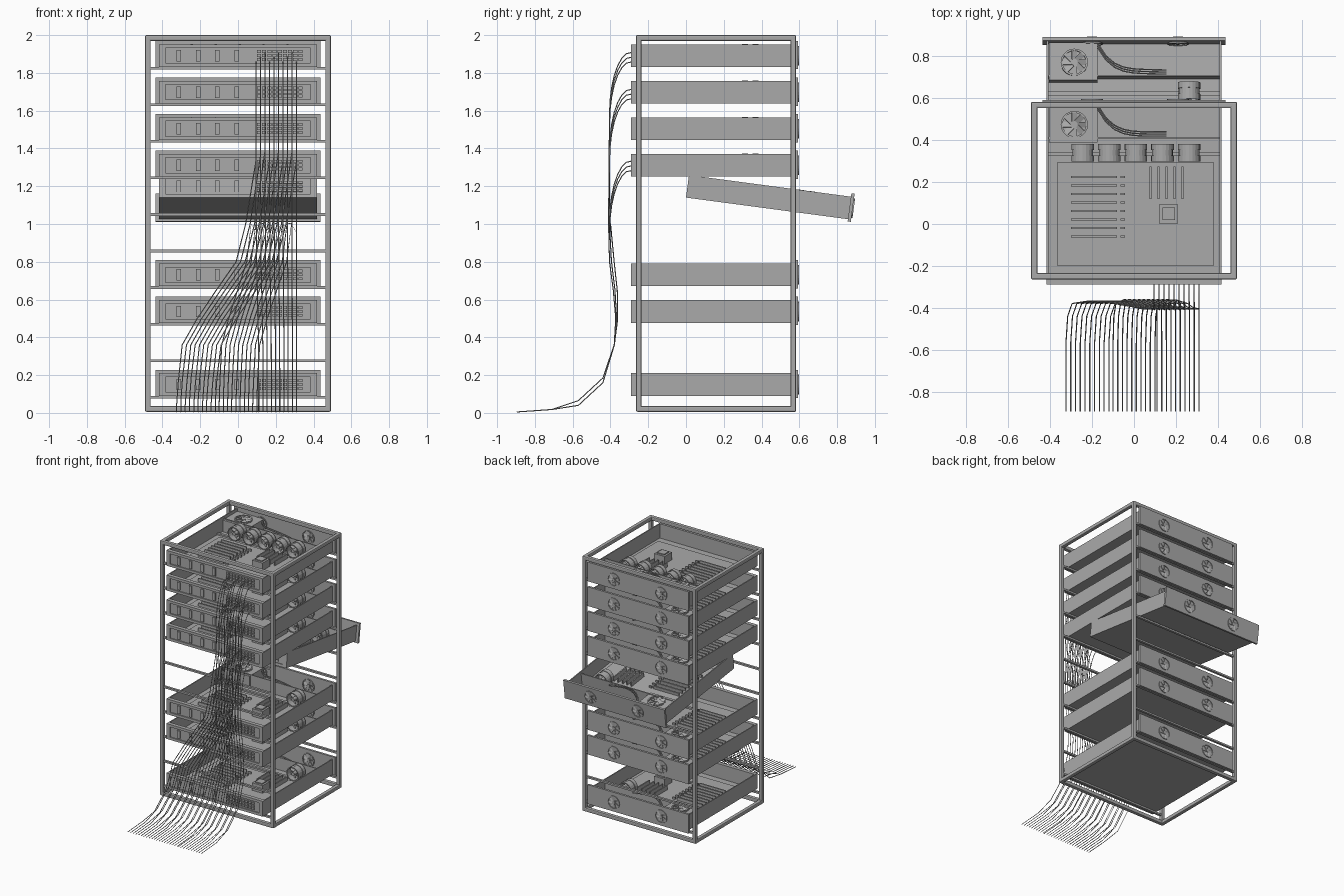
import bpy, bmesh, math
from mathutils import Matrix, Vector

cube = bpy.data.objects.get("Cube")
if cube:
    bpy.data.objects.remove(cube)

grey = bpy.data.materials.new("steel_grey")
colour = (0.4, 0.4, 0.4, 1)
grey.diffuse_color = colour
grey.use_nodes = True
grey.node_tree.nodes["Principled BSDF"].inputs["Base Color"].default_value = colour


def box(bm, x0, x1, y0, y1, z0, z1):
    mid = Vector((x0 + x1, y0 + y1, z0 + z1)) / 2
    size = Matrix.Diagonal((x1 - x0, y1 - y0, z1 - z0, 1))
    bmesh.ops.create_cube(bm, size=1, matrix=Matrix.Translation(mid) @ size)


def ring(bm, m, r_out, r_in, z0, z1, n=20):
    """Short tube around the local z axis of matrix m."""
    loops = []
    for r, z in ((r_out, z0), (r_out, z1), (r_in, z1), (r_in, z0)):
        loops.append([bm.verts.new(m @ Vector((r * math.cos(i * math.tau / n),
                                               r * math.sin(i * math.tau / n), z)))
                      for i in range(n)])
    for k in range(4):
        a, b = loops[k], loops[(k + 1) % 4]
        for i in range(n):
            j = (i + 1) % n
            bm.faces.new((a[i], a[j], b[j], b[i]))


def fan(bm, m, r, depth, blades=7):
    """Housing with two end flanges, a hub and pitched blades."""
    lip = depth * 0.35
    ring(bm, m, r, r * 0.86, -depth / 2, -depth / 2 + lip)
    ring(bm, m, r, r * 0.86, depth / 2 - lip, depth / 2)
    ring(bm, m, r * 0.92, r * 0.86, -depth / 2 + lip, depth / 2 - lip)
    bmesh.ops.create_cone(bm, cap_ends=True, segments=12, radius1=r * 0.25,
                          radius2=r * 0.25, depth=depth * 0.9, matrix=m)
    for i in range(blades):
        spin = Matrix.Rotation(i * math.tau / blades, 4, 'Z')
        pitch = Matrix.Translation((r * 0.55, 0, 0)) @ Matrix.Rotation(0.4, 4, 'X')
        size = Matrix.Diagonal((r * 0.66, r * 0.42, r * 0.05, 1))
        bmesh.ops.create_cube(bm, size=1, matrix=m @ spin @ pitch @ size)


FACE_Y = Matrix.Rotation(math.pi / 2, 4, 'X')


def finish(bm, name):
    bmesh.ops.recalc_face_normals(bm, faces=bm.faces)
    mesh = bpy.data.meshes.new(name)
    bm.to_mesh(mesh)
    bm.free()
    mesh.materials.append(grey)
    return mesh


def place(data, name, matrix=Matrix()):
    ob = bpy.data.objects.new(name, data)
    ob.matrix_world = matrix
    bpy.context.scene.collection.objects.link(ob)
    return ob


# Rack frame: posts and beams meeting at the corners
X, Y0, Y1, Z0, Z1, T = 0.492, -0.265, 0.583, 0.006, 2.0, 0.03
bm = bmesh.new()
for x in (-X, X - T):
    for y in (Y0, Y1 - T):
        box(bm, x, x + T, y, y + T, Z0, Z1)
    for z in (Z0, Z1 - T):
        box(bm, x, x + T, Y0, Y1, z, z + T)
for y in (Y0, Y1 - T):
    for z in (Z0, Z1 - T):
        box(bm, -X, X, y, y + T, z, z + T)
frame = place(finish(bm, "rack_frame"), "rack_frame")
bev = frame.modifiers.new("soft_edges", 'BEVEL')
bev.width = 0.007
bev.segments = 2

# Cross rails that carry the servers
PITCH, BASE = 0.1935, 0.09
bm = bmesh.new()
for i in range(10):
    z = BASE + i * PITCH
    for y in (Y0 + 0.006, Y1 - 0.024):
        box(bm, T - X, X - T, y, y + 0.018, z - 0.014, z)
place(finish(bm, "cross_rails"), "cross_rails")

# Server parts, built around the middle of the tray floor
W, L, H, S = 0.417, 0.44, 0.12, 0.008
parts = {}

bm = bmesh.new()
box(bm, -W, W, -L, L - 0.015, 0, S)
for x in (-W, W - S):
    box(bm, x, x + S, -L, L - 0.015, S, H)
box(bm, S - W, W - S, 0.257, 0.265, S, 0.105)
box(bm, S - W, W - S, 0.175, 0.195, S, 0.02)
parts["tray"] = finish(bm, "tray")

bm = bmesh.new()
box(bm, -0.438, 0.438, L - 0.015, L + 0.002, -0.012, H + 0.018)
for x in (-0.2, 0.21):
    for y in (L + 0.001, L - 0.016):
        fan(bm, Matrix.Translation((x, y, H / 2)) @ FACE_Y, 0.052, 0.014)
parts["back_plate"] = finish(bm, "back_plate")

bm = bmesh.new()
for z0, z1 in ((S, 0.02), (0.1, H)):
    box(bm, S - W, W - S, -L, -L + 0.03, z0, z1)
for s in (-1, 1):
    x0, x1 = sorted((s * 0.385, s * (W - S)))
    box(bm, x0, x1, -L, -L + 0.03, 0.02, 0.1)
box(bm, -0.385, 0.385, -L + 0.008, -L + 0.03, 0.02, 0.1)
for i in range(4):
    x = -0.313 + i * 0.102
    box(bm, x - 0.012, x + 0.012, -L, -L + 0.008, 0.03, 0.09)
parts["front_panel"] = finish(bm, "front_panel")

bm = bmesh.new()
for row in range(3):
    for col in range(9):
        x, z = 0.1 + col * 0.0275, 0.032 + row * 0.021
        box(bm, x, x + 0.022, -L, -L + 0.008, z, z + 0.015)
parts["network_ports"] = finish(bm, "network_ports")

bm = bmesh.new()
box(bm, -0.365, 0.38, -0.35, 0.145, S, 0.016)
for i in range(8):
    y = -0.215 + i * 0.0405
    box(bm, -0.3, -0.08, y, y + 0.01, 0.016, 0.04)
    box(bm, -0.065, -0.042, y, y + 0.01, 0.016, 0.032)
for i in range(5):
    x = 0.075 + i * 0.038
    box(bm, x, x + 0.009, -0.03, 0.125, 0.016, 0.05)
parts["main_board"] = finish(bm, "main_board")

bm = bmesh.new()
box(bm, 0.12, 0.21, -0.147, -0.057, 0.016, 0.075)
box(bm, 0.135, 0.195, -0.132, -0.072, 0.075, 0.083)
parts["processor_cooler"] = finish(bm, "processor_cooler")

bm = bmesh.new()
box(bm, -0.405, -0.175, 0.24, 0.42, S, 0.1)
fan(bm, Matrix.Translation((-0.285, 0.325, 0.105)), 0.065, 0.012, 8)
parts["power_supply"] = finish(bm, "power_supply")


def fan_row(name, xs):
    bm = bmesh.new()
    for x in xs:
        fan(bm, Matrix.Translation((x, 0.19, 0.067)) @ FACE_Y, 0.054, 0.085)
    return finish(bm, name)


full_row = fan_row("cooling_fan_row", [-0.245 + i * 0.127 for i in range(5)])
single = fan_row("cooling_fan", [0.263])


def tube(name, paths, radius):
    cu = bpy.data.curves.new(name, 'CURVE')
    cu.dimensions = '3D'
    cu.bevel_depth = radius
    cu.bevel_resolution = 0
    for pts in paths:
        sp = cu.splines.new('POLY')
        sp.points.add(len(pts) - 1)
        for p, co in zip(sp.points, pts):
            p.co = (*co, 1)
    cu.materials.append(grey)
    return cu


# Leads curving from the power supply
leads = [[(-0.175 + 0.33 * t, 0.27 + d + 0.13 * (1 - t) ** 5, 0.09 + 0.02 * math.sin(t * math.pi))
          for t in [i / 8 for i in range(9)]] for d in (0, 0.01, 0.02)]
parts["power_leads"] = tube("power_leads", leads, 0.003)

# Eight servers, one pulled out and sagging
slots = [0, 2, 3, 6, 7, 8, 9]
spots = [(Matrix.Translation((0, 0.15, BASE + s * PITCH)), s in (7, 9)) for s in slots]
sag = (Matrix.Translation((0, 0.0, 1.14)) @ Matrix.Rotation(math.radians(-7.6), 4, 'X')
       @ Matrix.Translation((0, L, 0)))
spots.append((sag, False))
for n, (m, full) in enumerate(spots, 1):
    for name, data in parts.items():
        place(data, f"server_{n}_{name}", m)
    place(full_row if full else single, f"server_{n}_fans", m)

# Network cables: (y, z, sideways share) of the shared lower run
lower = [(-0.41, 1.0, 0.13), (-0.405, 0.8, 0.25), (-0.385, 0.65, 0.5), (-0.372, 0.5, 0.74),
         (-0.38, 0.36, 0.93), (-0.44, 0.16, 0.98), (-0.57, 0.04, 1), (-0.71, 0.018, 1), (-0.896, 0.005, 1)]


def cable_group(name, z_port, left_end, right_end, bulge, count=10):
    paths = []
    for i in range(count):
        f = i / (count - 1)
        x0, x1 = 0.095 + 0.215 * f, left_end + (right_end - left_end) * f
        z = z_port + 0.025 * (i % 3 - 1)
        pts = [(x0, -0.28, z)]
        for k in range(1, 8):
            a = k / 7 * math.pi / 2
            pts.append((x0, -0.29 - 0.115 * math.sin(a), z - 0.33 * (1 - math.cos(a))))
        for y, h, t in lower:
            y += bulge * max(0, 1 - abs(h - 0.75) / 0.4)
            lift = 0.025 * (i % 2) if 0.03 < h < 0.3 else 0
            pts.append((x0 + (x1 - x0) * t, y, h + lift))
        paths.append(pts)
    place(tube(name, paths, 0.0028), name)


cable_group("upper_cables", 1.885, 0.11, 0.31, 0.0)
cable_group("middle_cables", 1.69, -0.325, -0.12, 0.012)
cable_group("lower_cables", 1.31, -0.1, 0.1, 0.028)
